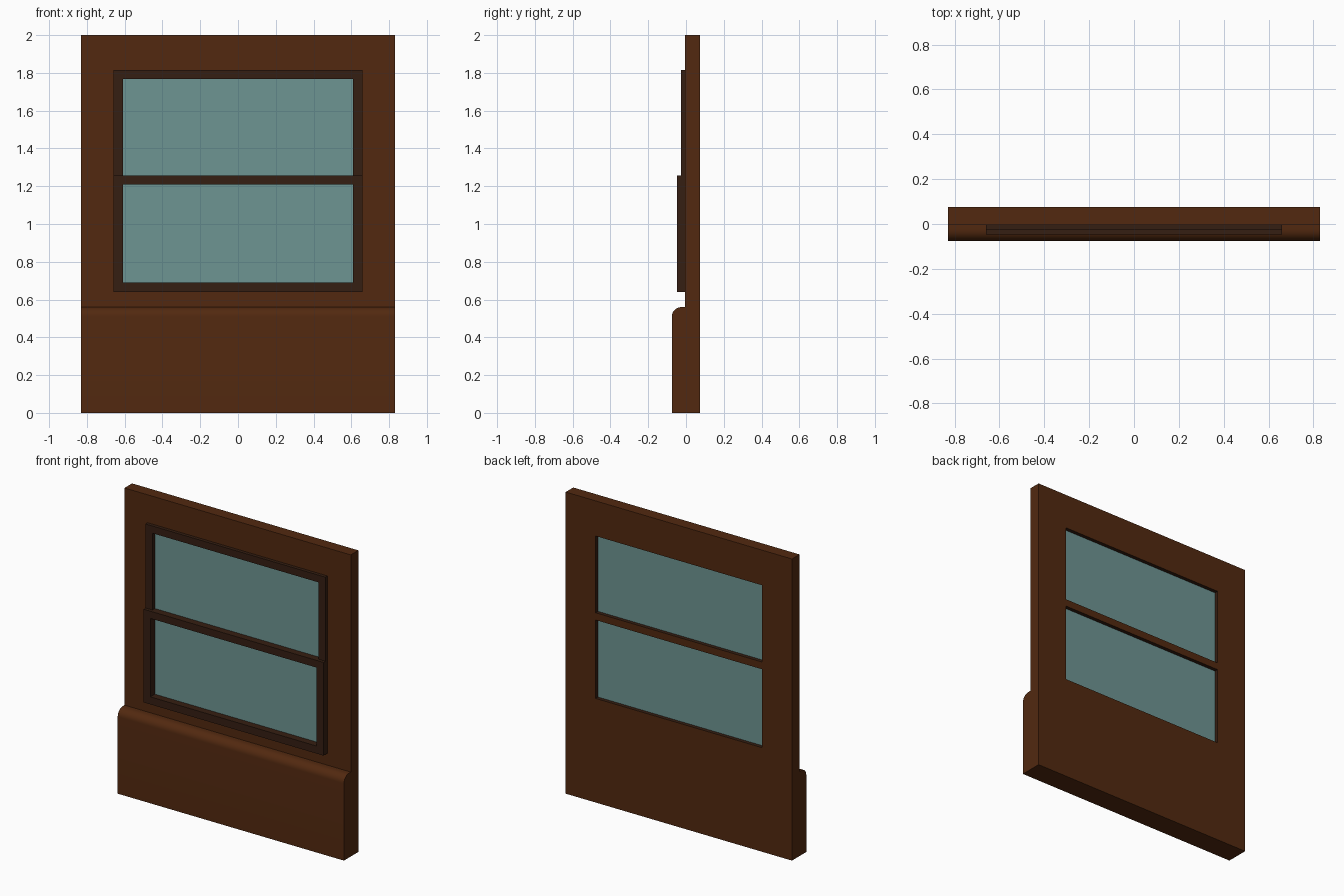
import bpy, bmesh, math

if "Cube" in bpy.data.objects:
    bpy.data.objects.remove(bpy.data.objects["Cube"])


def material(name, rgb):
    m = bpy.data.materials.new(name)
    m.diffuse_color = (*rgb, 1)
    m.use_nodes = True
    m.node_tree.nodes["Principled BSDF"].inputs["Base Color"].default_value = m.diffuse_color
    return m


WOOD = material("wood", (0.085, 0.022, 0.005))
DARK = material("dark_wood", (0.036, 0.013, 0.006))
GLASS = material("glass", (0.155, 0.30, 0.29))

HALF_W, OPEN_X, FRAME_X = 0.83, 0.61, 0.66
BACK, FACE, FRONT = 0.075, -0.004, -0.075
OPENINGS = [("lower", 0.69, 1.21), ("upper", 1.258, 1.767)]


def finish(name, bm, *mats):
    bmesh.ops.recalc_face_normals(bm, faces=bm.faces)
    me = bpy.data.meshes.new(name)
    bm.to_mesh(me)
    bm.free()
    ob = bpy.data.objects.new(name, me)
    bpy.context.collection.objects.link(ob)
    for m in mats:
        me.materials.append(m)
    return ob


def extrude(bm, faces, vec):
    geo = bmesh.ops.extrude_face_region(bm, geom=faces)["geom"]
    bmesh.ops.translate(bm, vec=vec,
                        verts=[v for v in geo if isinstance(v, bmesh.types.BMVert)])


def box(name, x, y0, y1, z0, z1, *mats):
    bm = bmesh.new()
    f = bm.faces.new([bm.verts.new(p) for p in
                      ((-x, y0, z0), (x, y0, z0), (x, y0, z1), (-x, y0, z1))])
    extrude(bm, [f], (0, y1 - y0, 0))
    return finish(name, bm, *mats)


def sash(name, z0, z1, hz0, hz1, front):
    """Rectangular frame; the bottom rail is left out when z0 == hz0."""
    bm = bmesh.new()
    ring = lambda x, a, b: [bm.verts.new((px, front, pz)) for px, pz in
                            ((-x, a), (x, a), (x, b), (-x, b))]
    out, inn = ring(FRAME_X, z0, z1), ring(OPEN_X, hz0, hz1)
    faces = [bm.faces.new((out[i], out[(i + 1) % 4], inn[(i + 1) % 4], inn[i]))
             for i in range(0 if hz0 > z0 else 1, 4)]
    extrude(bm, faces, (0, FACE - front, 0))
    return finish(name, bm, DARK)


# Wall with rounded lower panel, as one side profile swept across x
r, top = 0.05, 0.56
profile = [(BACK, 0), (FRONT, 0)]
for i in range(9):
    a = math.pi / 2 * i / 8
    profile.append((FRONT + r - r * math.cos(a), top - r + r * math.sin(a)))
profile += [(FACE, top), (FACE, 2), (BACK, 2)]
bm = bmesh.new()
side = bm.faces.new([bm.verts.new((-HALF_W, y, z)) for y, z in profile])
extrude(bm, [side], (2 * HALF_W, 0, 0))
wall = finish("wall_panel", bm, WOOD, DARK)

# Window openings with dark reveals
bpy.context.view_layer.objects.active = wall
wall.select_set(True)
for name, z0, z1 in OPENINGS:
    cutter = box(name + "_cutter", OPEN_X, -0.2, 0.2, z0, z1, WOOD, DARK)
    cutter.hide_render = True
    for p in cutter.data.polygons:
        p.material_index = 1
    mod = wall.modifiers.new(name, "BOOLEAN")
    mod.operation, mod.solver, mod.object = "DIFFERENCE", "EXACT", cutter
    bpy.ops.object.modifier_apply(modifier=name)
    bpy.data.objects.remove(cutter)
bpy.ops.object.shade_smooth_by_angle(angle=math.radians(30))

# Sliding sashes: the lower one stands further forward
sash("lower_sash", 0.64, 1.258, 0.69, 1.21, -0.047)
sash("upper_sash", 1.258, 1.815, 1.258, 1.767, -0.026)

# Glass panes
for name, z0, z1 in OPENINGS:
    box(name + "_glass", OPEN_X, 0.0, 0.05, z0, z1, GLASS)
